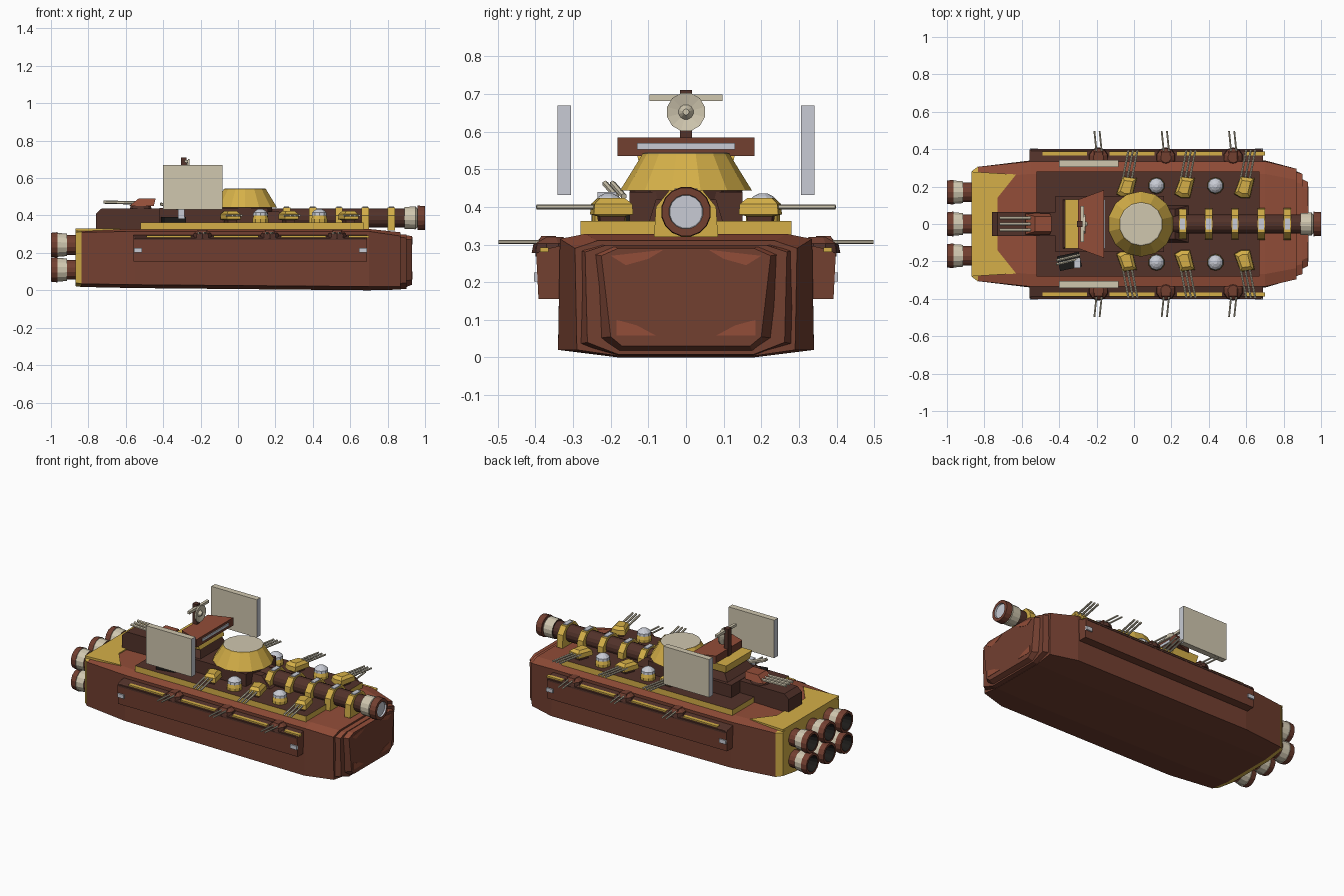
import bpy, bmesh, math
from mathutils import Vector, Matrix

if "Cube" in bpy.data.objects:
    bpy.data.objects.remove(bpy.data.objects["Cube"])

COL = {"hull_brown": (0.17, 0.05, 0.03), "rust_red": (0.29, 0.075, 0.04), "dark_brown": (0.085, 0.032, 0.023),
       "gold": (0.66, 0.43, 0.065), "cream": (0.63, 0.57, 0.43), "pale_grey": (0.58, 0.6, 0.66),
       "black": (0.012, 0.011, 0.01)}
NAMES = list(COL)
for n, c in COL.items():
    bpy.data.materials.new(n).diffuse_color = (*c, 1)
H, R, D, G, C, P, K = range(7)


def finish(name, bm):
    bmesh.ops.recalc_face_normals(bm, faces=bm.faces)
    me = bpy.data.meshes.new(name)
    bm.to_mesh(me)
    bm.free()
    for n in NAMES:
        me.materials.append(bpy.data.materials[n])
    ob = bpy.data.objects.new(name, me)
    bpy.context.collection.objects.link(ob)
    return ob


def loft(name, rings, mat, rule=None):
    """Skin closed rings of equal length and cap both ends; mat may be a list per span."""
    bm = bmesh.new()
    vs = [[bm.verts.new(p) for p in r] for r in rings]
    n = len(rings[0])
    mats = mat if isinstance(mat, list) else [mat] * (len(rings) - 1)
    for k in range(len(rings) - 1):
        for i in range(n):
            j = (i + 1) % n
            bm.faces.new((vs[k][i], vs[k][j], vs[k + 1][j], vs[k + 1][i])).material_index = mats[k]
    bm.faces.new(vs[0]).material_index = mats[0]
    bm.faces.new(vs[-1]).material_index = mats[-1]
    bm.normal_update()
    bmesh.ops.recalc_face_normals(bm, faces=bm.faces)
    if rule:
        for f in bm.faces:
            m = rule(f)
            if m is not None:
                f.material_index = m
    return finish(name, bm)


def lathe(name, prof, org, axis, n, mat):
    """Profile of (distance along axis, radius); mat per span."""
    q = Vector(axis).to_track_quat('Z', 'Y')
    rings = [[Vector(org) + q @ Vector((r * math.cos(2 * math.pi * (i + .5) / n), r * math.sin(2 * math.pi * (i + .5) / n), t))
              for i in range(n)] for t, r in prof]
    return loft(name, rings, mat)


def rod(name, a, b, r, mat, n=6):
    d = Vector(b) - Vector(a)
    return lathe(name, [(0, r), (d.length, r)], a, d, n, mat)


def slab(name, pts, z0, z1, mat, rule=None):
    return loft(name, [[(x, y, z0) for x, y in pts], [(x, y, z1) for x, y in pts]], mat, rule)


def box(name, x0, x1, y0, y1, z0, z1, mat, rule=None):
    return slab(name, [(x0, y0), (x1, y0), (x1, y1), (x0, y1)], z0, z1, mat, rule)


def taper(name, lo, hi, z0, z1, mat, rule=None):
    """Frustum between two rectangles (x0, x1, y0, y1)."""
    ring = lambda q, z: [(q[0], q[2], z), (q[1], q[2], z), (q[1], q[3], z), (q[0], q[3], z)]
    return loft(name, [ring(lo, z0), ring(hi, z1)], mat, rule)


def sym(pts):
    return pts + [(x, -y) for x, y in reversed(pts)]


def section(x, b, w, wt, z0, z1, z2, z3):
    half = [(b, z0), (w, z1), (wt, z2), (wt * .8, z3)]
    return [(x, y, z) for y, z in half] + [(x, -y, z) for y, z in reversed(half)]


top_rust = lambda f: R if f.normal.z > .3 else None
top_dark = lambda f: D if f.normal.z > .8 else None

# hull with stepped armoured bow
loft("hull", [section(-.84, .17, .305, .305, .018, .035, .31, .322),
              section(-.55, .18, .34, .335, .012, .03, .315, .328),
              section(.70, .18, .34, .335, 0, .02, .315, .328),
              section(.87, .18, .29, .295, .004, .02, .29, .31)], H, top_rust)
loft("bow_step_lower", [section(.85, .18, .29, .283, .004, .035, .285, .30),
                        section(.90, .18, .262, .268, .008, .04, .28, .298)], H, top_rust)
loft("bow_step_upper", [section(.88, .18, .24, .25, .01, .05, .275, .296),
                        section(.93, .17, .20, .225, .03, .055, .27, .29)], H, top_rust)
# painted rust patches on the bow
for s in (1, -1):
    patch = [(s * .20, .27), (s * .06, .286), (s * .10, .262), (s * .16, .245)]
    loft("bow_patch", [[(.925, y, z) for y, z in patch], [(.932, y, z) for y, z in patch]], R)
    patch = [(s * .185, .058), (s * .08, .058), (s * .13, .085), (s * .185, .10)]
    loft("bow_patch_low", [[(.925, y, z) for y, z in patch], [(.932, y, z) for y, z in patch]], R)

# gold stern plating and engines
loft("stern_plate", [section(-.87, .16, .28, .28, .022, .04, .31, .324),
                     section(-.835, .17, .307, .307, .018, .035, .312, .325)], G)
slab("stern_deck_plate", sym([(-.87, .28), (-.63, .265), (-.73, .14)]), .318, .331, G)
for y in (-.17, 0, .17):
    for z in (.243, .11):
        lathe("engine_nozzle", [(0, .053), (.08, .053), (.08, .06), (.13, .064), (.13, .068), (.165, .064),
                                (.165, .05), (.10, .04)],
              (-.835, y, z), (-1, 0, 0), 14, [H, H, C, C, H, H, K])

# deck platform and spine block
box("deck_platform", -.52, .67, -.28, .28, .315, .362, G, top_dark)
loft("rear_block", [[(x, -.065, z) for x, z in q] for q in [[(-.76, .32), (-.76, .41), (-.73, .437), (-.40, .437), (-.40, .32)]]] +
     [[(x, .065, z) for x, z in [(-.76, .32), (-.76, .41), (-.73, .437), (-.40, .437), (-.40, .32)]]], D)
box("spine_block", -.42, .16, -.15, .15, .355, .44, D)
taper("spine_front", (.1, .3, -.10, .10), (.1, .22, -.08, .08), .355, .42, D)

# main cannon with clamps
lathe("main_cannon", [(0, .052), (.77, .052), (.77, .06), (.83, .062), (.84, .05), (.84, .067), (.88, .065),
                      (.88, .046), (.87, .044)], (.12, 0, .387), (1, 0, 0), 16, [D, D, C, C, H, H, H, P])
for x in (.26, .40, .54, .68, .82):
    arch = sym([(.085, .32), (.085, .365), (.072, .41), (.04, .443)])
    arch = [(.085, .32), (.08, .40), (.045, .443), (-.045, .443), (-.08, .40), (-.085, .32)]
    loft("cannon_clamp", [[(x - .02, y, z) for y, z in arch], [(x + .02, y, z) for y, z in arch]], G)
    box("clamp_lamp", x - .014, x + .014, -.03, .03, .44, .449, P)

# central gold drum
lathe("drum_base", [(0, .14), (.09, .15)], (.037, 0, .355), (0, 0, 1), 14, D)
lathe("gold_drum", [(0, .175), (.092, .118), (.098, .116), (.1, .11)], (.037, 0, .444), (0, 0, 1), 14, [G, G, C])

# bridge tower
taper("tower_core", (-.38, -.17, -.13, .13), (-.33, -.19, -.10, .10), .44, .50, D)
taper("tower_gold", (-.36, -.18, -.12, .12), (-.37, -.20, -.13, .13), .49, .54, G)
slab("bridge_head", sym([(-.30, .13), (-.16, .182)]), .535, .585, H, top_rust)
box("bridge_window", -.165, -.155, -.13, .13, .553, .57, P)
box("radar_mast", -.305, -.275, -.016, .016, .53, .71, D)
lathe("radar_dish", [(0, .02), (.012, .052), (.02, .052), (.012, .02), (.03, .008)], (-.278, 0, .652), (1, 0, 0), 12, C)
box("radar_bar", -.285, -.268, -.097, .097, .682, .698, C)
for s in (1, -1):
    box("shield_panel", -.40, -.083, s * .305, s * .342, .432, .67, C, lambda f: P if abs(f.normal.x) > .5 else None)

# rear turret
lathe("turret_ring", [(0, .062), (.025, .055)], (-.52, 0, .43), (0, 0, 1), 12, D)
taper("rear_turret", (-.58, -.45, -.055, .055), (-.53, -.44, -.04, .04), .452, .492, R)
for y in (-.032, 0, .032):
    rod("rear_barrel", (-.72, y, .472), (-.54, y, .467), .009, C)

# small anti-air gun on a black plate
M = Matrix.Rotation(math.radians(12), 3, 'Z')
slab("aa_plate", [tuple((M @ Vector((x, y, 0)) + Vector((-.345, -.20, 0)))[:2])
                  for x, y in ((-.06, -.04), (.06, -.04), (.06, .04), (-.06, .04))], .36, .392, K)
box("aa_mount", -.32, -.285, -.235, -.185, .385, .44, P)
for d in (0, .02):
    rod("aa_barrel", (-.415, -.215 + d, .462), (-.29, -.185 + d, .428), .008, C)

for s in (1, -1):
    # side gallery with gold strip and end lamps
    prof = [(.32, .155), (.392, .155), (.398, .275), (.385, .285), (.32, .30)]
    loft("side_gallery", [[(x, s * y, z) for y, z in prof] for x in (-.56, .69)], H,
         lambda f: D if f.normal.z > .2 else None)
    box("gallery_groove", -.55, .68, s * .39, s * .4, .268, .28, D)
    for a, b in ((-.13, .11), (.23, .47), (.59, .70), (-.49, -.25)):
        box("gallery_gold_strip", a, b, s * .365, s * .388, .28, .292, G)
    for x in (-.535, .668):
        box("gallery_lamp", x - .022, x + .022, s * .39, s * .404, .202, .226, P)

    # twin side guns
    for x in (-.19, .17, .53):
        lathe("side_gun_mount", [(0, .055), (.025, .05), (.042, .028)], (x, s * .355, .278), (0, 0, 1), 10, [D, H])
        taper("side_gun_house", (x - .03, x + .03, s * .34, s * .40), (x - .022, x + .022, s * .345, s * .385), .29, .322, H)
        for d in (-.014, .014):
            rod("side_barrel", (x + d + .005, s * .37, .307), (x + d - .008, s * .498, .307), .0055, C)

    # triple deck guns
    for x in (-.03, .28, .60):
        lo = [(x - .04, .135), (x + .025, .135), (x + .055, .235), (x + .03, .27), (x - .055, .25)]
        lo = [(x - .03, .255), (x - .065, .16), (x - .03, .14), (x + .02, .14), (x + .045, .245)]
        mid = Vector((x - .01, .2))
        ring = lambda k, z: [(mid.x + (a - mid.x) * k, s * (mid.y + (b - mid.y) * k), z) for a, b in lo]
        loft("deck_gun_mount", [ring(.6, .355), ring(.65, .375), ring(1, .38), ring(.95, .408), ring(.6, .424)],
             [D, G, G, G])
        for d in (-.024, 0, .024):
            rod("deck_barrel", (x + d - .01, s * .22, .40), (x + d + .025, s * .397, .40), .0065, C)

    # sensor domes
    for x in (.12, .435):
        lathe("sensor_base", [(0, .045), (.02, .045), (.04, .038)], (x, s * .205, .36), (0, 0, 1), 10, G)
        lathe("sensor_dome", [(0, .042), (.015, .04), (.028, .026), (.036, .01)], (x, s * .205, .40), (0, 0, 1), 10, P)

for m in bpy.data.materials:
    if m.users and not m.is_grease_pencil:
        m.use_nodes = True
        m.node_tree.nodes["Principled BSDF"].inputs["Base Color"].default_value = m.diffuse_color
